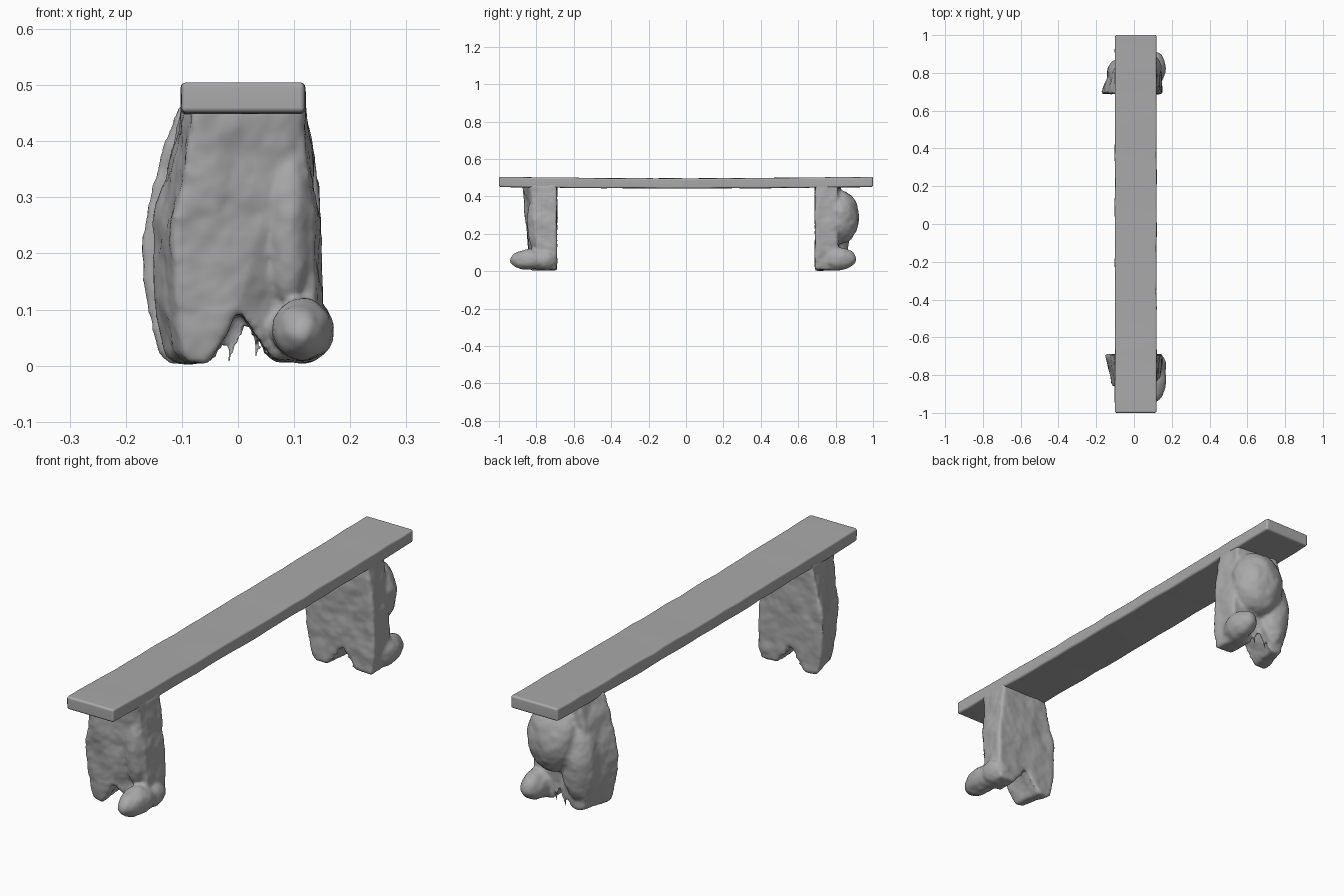
import bpy, bmesh, math, random
from mathutils import Vector, noise

random.seed(4)
cube = bpy.data.objects.get("Cube")
if cube:
    bpy.data.objects.remove(cube, do_unlink=True)

stone = bpy.data.materials.new("grey stone")
stone.use_nodes = True
GREY = (0.4, 0.4, 0.4, 1)
stone.diffuse_color = GREY
stone.node_tree.nodes["Principled BSDF"].inputs["Base Color"].default_value = GREY


def finish(name, bm):
    bmesh.ops.recalc_face_normals(bm, faces=bm.faces)
    mesh = bpy.data.meshes.new(name)
    bm.to_mesh(mesh)
    bm.free()
    mesh.materials.append(stone)
    mesh.polygons.foreach_set("use_smooth", [True] * len(mesh.polygons))
    obj = bpy.data.objects.new(name, mesh)
    bpy.context.collection.objects.link(obj)
    return obj


def add_lump(bm, centre, radii):
    made = bmesh.ops.create_icosphere(bm, subdivisions=3, radius=1)
    for v in made["verts"]:
        v.co = Vector(c + r * p for c, r, p in zip(centre, radii, v.co))


def make_leg(name, side, left_edge, right_edge, depth, pinch, lumps):
    """Forked slab: flat inner face at y = 0.69, hewn outer face, rounded lumps."""
    fork = [(-0.07, 0.004), (-0.05, 0.03), (0, 0.1), (0.065, 0.01)]
    outline = left_edge + fork + right_edge
    bm = bmesh.new()
    inner = [bm.verts.new((x, side * 0.69, z)) for x, z in outline]
    outer = [bm.verts.new((pinch(x), side * depth(x, z), z)) for x, z in outline]
    n = len(outline)
    bm.faces.new(inner)
    bm.faces.new(outer)
    for i in range(n):
        j = (i + 1) % n
        bm.faces.new((inner[i], inner[j], outer[j], outer[i]))
    bmesh.ops.triangulate(bm, faces=bm.faces[:])
    for (x, y, z), radii in lumps:
        add_lump(bm, (x, side * y, z), radii)
    leg = finish(name, bm)
    # Merge the masses into one worn body
    remesh = leg.modifiers.new("merge", 'REMESH')
    remesh.mode = 'VOXEL'
    remesh.voxel_size = 0.008
    remesh.use_smooth_shade = True
    smooth = leg.modifiers.new("wear", 'SMOOTH')
    smooth.factor = 0.5
    smooth.iterations = 5
    # Shallow chisel marks
    marks = bpy.data.textures.new(name + " marks", 'CLOUDS')
    marks.noise_scale = 0.07
    rough = leg.modifiers.new("marks", 'DISPLACE')
    rough.texture = marks
    rough.strength = 0.014
    rough.mid_level = 0.5
    return leg


# Front leg: outer face deeper on one half, a foot pushed out on the other
make_leg(
    "front_leg", -1,
    [(-0.105, 0.465), (-0.13, 0.35), (-0.155, 0.25), (-0.152, 0.12), (-0.135, 0.02), (-0.115, 0.004)],
    [(0.14, 0.008), (0.15, 0.1), (0.15, 0.25), (0.137, 0.35), (0.122, 0.465)],
    lambda x, z: (0.83 if x < 0.03 else 0.79) + 0.1 * z,
    lambda x: x * 0.74 if x < 0 else x * 0.93,
    [((0.115, 0.835, 0.062), (0.056, 0.108, 0.056)),
     ((0.115, 0.75, 0.06), (0.056, 0.07, 0.055)),
     ((0.09, 0.79, 0.27), (0.045, 0.06, 0.17))])

# Back leg: broad dome on the outer face above a rounded foot
make_leg(
    "back_leg", 1,
    [(-0.105, 0.465), (-0.135, 0.39), (-0.165, 0.28), (-0.175, 0.2), (-0.165, 0.1), (-0.142, 0.02), (-0.12, 0.004)],
    [(0.14, 0.008), (0.15, 0.1), (0.15, 0.25), (0.137, 0.35), (0.122, 0.465)],
    lambda x, z: 0.83 if x < 0.03 else 0.81,
    lambda x: x * 0.72 if x < 0 else x * 0.95,
    [((0.03, 0.825, 0.29), (0.115, 0.1, 0.145)),
     ((0.115, 0.82, 0.067), (0.052, 0.093, 0.06)),
     ((-0.07, 0.8, 0.2), (0.075, 0.075, 0.17))])

# Plank seat: long board, slightly sagging and uneven along its edges
bm = bmesh.new()
bmesh.ops.create_cube(bm, size=1)
for v in bm.verts:
    v.co = (v.co.x * 0.22 + 0.009, v.co.y * 2, v.co.z * 0.054 + 0.478)
long_edges = [e for e in bm.edges if abs(e.verts[0].co.y - e.verts[1].co.y) > 1]
bmesh.ops.subdivide_edges(bm, edges=long_edges, cuts=24, use_grid_fill=True)
for v in bm.verts:
    v.co.z -= 0.008 * (1 - v.co.y ** 2)
    if abs(v.co.y) < 0.99:
        v.co.x += random.uniform(-0.002, 0.002)
        v.co.z += random.uniform(-0.0015, 0.0015)
seat = finish("seat", bm)
bevel = seat.modifiers.new("worn edges", 'BEVEL')
bevel.width = 0.009
bevel.segments = 3
bevel.limit_method = 'ANGLE'
bevel.angle_limit = math.radians(40)
normals = seat.modifiers.new("flat faces", 'WEIGHTED_NORMAL')
normals.keep_sharp = True
